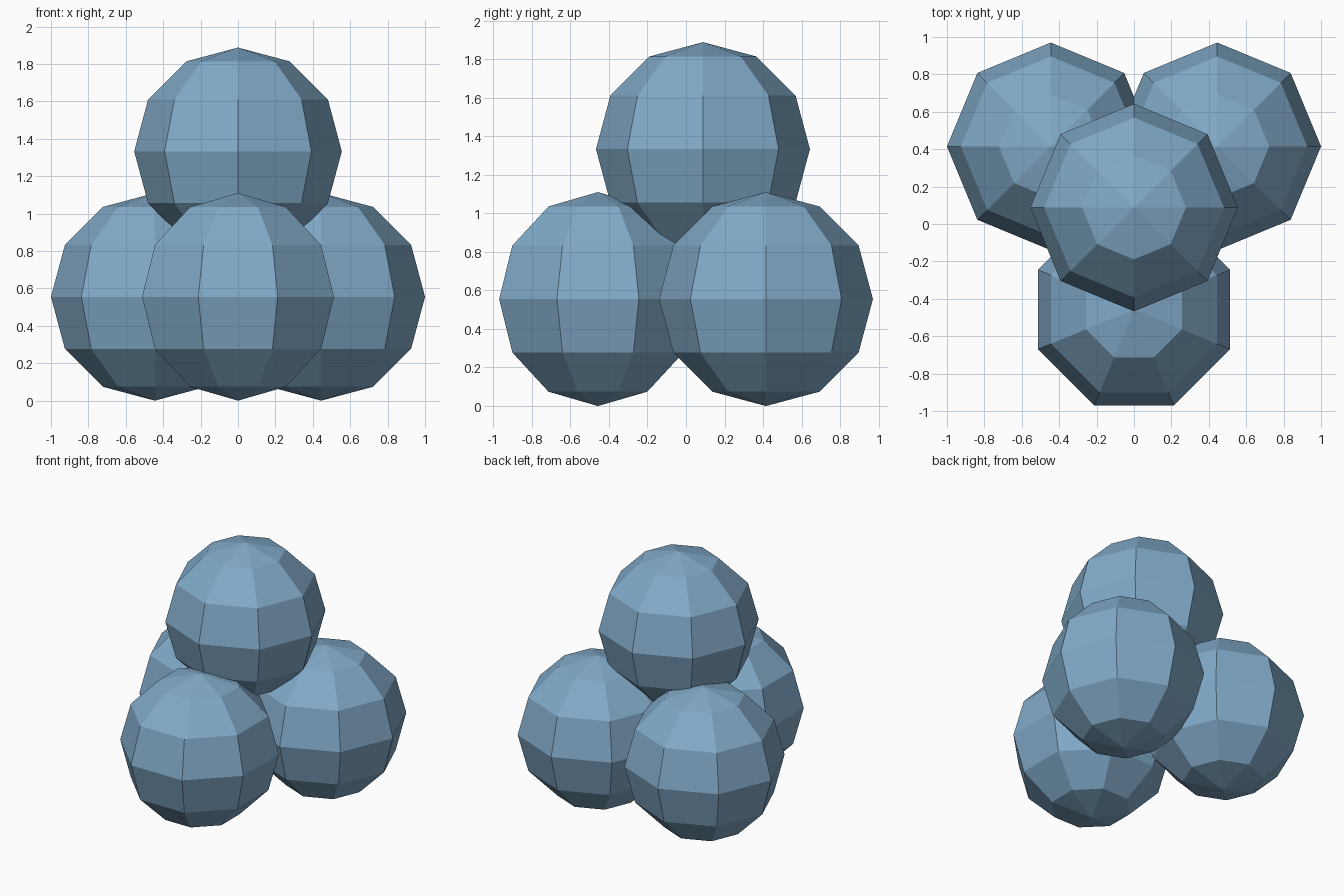
import bpy, bmesh, math
from mathutils import Matrix

if "Cube" in bpy.data.objects:
    bpy.data.objects.remove(bpy.data.objects["Cube"])

RADIUS = 0.555

# single flat colour
blue = bpy.data.materials.new("soft_blue")
blue.diffuse_color = (0.22, 0.40, 0.58, 1.0)
blue.use_nodes = True
blue.node_tree.nodes["Principled BSDF"].inputs["Base Color"].default_value = blue.diffuse_color


def ball(name, x, y, z, turn=0.0):
    """Low-poly ball with 8 sides and 6 rings, flat shaded."""
    bm = bmesh.new()
    bmesh.ops.create_uvsphere(bm, u_segments=8, v_segments=6, radius=RADIUS,
                              matrix=Matrix.Rotation(math.radians(turn), 4, 'Z'))
    mesh = bpy.data.meshes.new(name)
    bm.to_mesh(mesh)
    bm.free()
    mesh.materials.append(blue)
    obj = bpy.data.objects.new(name, mesh)
    obj.location = (x, y, z)
    bpy.context.collection.objects.link(obj)


# three balls at the bottom, the front one turned half a side
for side, label in ((-1, "left"), (1, "right")):
    ball("back_" + label + "_ball", side * 0.445, 0.415, RADIUS)
ball("front_ball", 0, -0.457, RADIUS, 22.5)

# one ball resting on top
ball("top_ball", 0, 0.088, 1.333)
